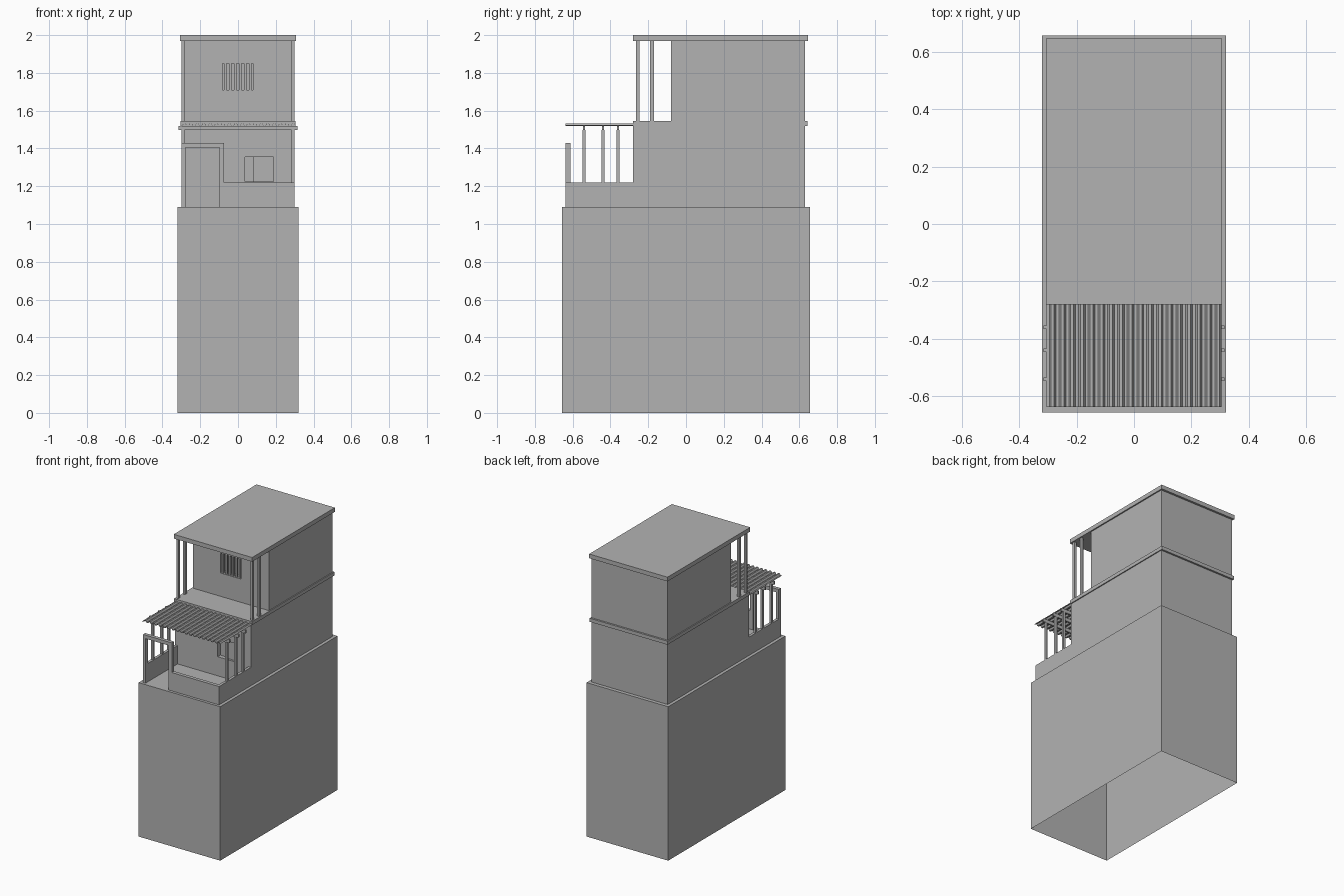
import bpy
import bmesh

if "Cube" in bpy.data.objects:
    bpy.data.objects.remove(bpy.data.objects["Cube"], do_unlink=True)

# One plain plaster colour for the whole house
GREY = (0.45, 0.45, 0.45, 1.0)
plaster = bpy.data.materials.new("plaster_grey")
plaster.use_nodes = True
plaster.diffuse_color = GREY
plaster.node_tree.nodes["Principled BSDF"].inputs["Base Color"].default_value = GREY


def add_object(name, bm):
    mesh = bpy.data.meshes.new(name)
    bm.to_mesh(mesh)
    bm.free()
    mesh.materials.append(plaster)
    obj = bpy.data.objects.new(name, mesh)
    bpy.context.scene.collection.objects.link(obj)
    return obj


def box(name, x, y, z, open_bottom=False):
    """Box from (min, max) pairs on each axis."""
    bm = bmesh.new()
    bmesh.ops.create_cube(bm, size=1)
    for v in bm.verts:
        v.co = [r[0] if c < 0 else r[1] for c, r in zip(v.co, (x, y, z))]
    if open_bottom:
        bm.normal_update()
        floor = [f for f in bm.faces if f.normal.z < -0.9]
        bmesh.ops.delete(bm, geom=floor, context='FACES')
    return add_object(name, bm)


def cut(target, x, y, z):
    """Cut a box-shaped recess out of a part."""
    cutter = box("recess_cutter", x, y, z)
    cutter.hide_render = True
    mod = target.modifiers.new("recess", 'BOOLEAN')
    mod.operation = 'DIFFERENCE'
    mod.solver = 'EXACT'
    mod.object = cutter
    bpy.context.view_layer.objects.active = target
    bpy.ops.object.modifier_apply(modifier=mod.name)
    bpy.data.objects.remove(cutter, do_unlink=True)


FLOOR, SLAB, ROOF = 1.09, 1.52, 1.97
FRONT, HOUSE, UPPER, BACK = -0.637, -0.28, -0.08, 0.63
W = 0.298

# Tall hollow plinth
box("plinth", (-0.32, 0.32), (-0.656, 0.656), (0, FLOOR), open_bottom=True)

# Storeys and slabs
lower = box("lower_storey", (-W, W), (HOUSE, BACK), (FLOOR, SLAB))
cut(lower, (0.037, 0.187), (HOUSE - 0.1, HOUSE + 0.03), (1.225, 1.355))
box("floor_slab", (-0.305, 0.305), (HOUSE, 0.643), (SLAB, 1.545))
upper = box("upper_storey", (-W, W), (UPPER, BACK), (1.545, ROOF))
cut(upper, (-0.083, 0.08), (UPPER - 0.1, UPPER + 0.04), (1.71, 1.85))
box("roof_slab", (-0.307, 0.307), (HOUSE, 0.645), (ROOF, 2.0))

# Lower window sash and upper window bars
box("window_sash", (0.083, 0.187), (HOUSE + 0.015, HOUSE + 0.03), (1.225, 1.355))
for i in range(6):
    x = -0.067 + i * 0.0265
    box(f"window_bar_{i + 1}", (x - 0.006, x + 0.006),
        (UPPER + 0.004, UPPER + 0.016), (1.71, 1.85))

# Porch parapet
box("front_parapet", (-0.073, W), (FRONT, FRONT + 0.025), (FLOOR, 1.22))
for side, s in (("left", 1), ("right", -1)):
    inner, outer = sorted((s * W, s * (W - 0.02)))
    box(f"{side}_parapet", (inner, outer), (FRONT + 0.025, HOUSE), (FLOOR, 1.22))
    # Porch posts and balcony columns
    inner, outer = sorted((s * W, s * (W - 0.016)))
    for i, y in enumerate((-0.54, -0.44, -0.36)):
        box(f"{side}_porch_post_{i + 1}", (inner, outer),
            (y - 0.008, y + 0.008), (1.22, 1.497))
    for i, y in enumerate((-0.255, -0.18)):
        box(f"{side}_balcony_column_{i + 1}", (inner, outer),
            (y - 0.01, y + 0.01), (1.545, ROOF))

# Entrance frame
box("entrance_right_jamb", (-W, -0.278), (FRONT, FRONT + 0.025), (FLOOR, 1.405))
box("entrance_left_jamb", (-0.097, -0.073), (FRONT, FRONT + 0.025), (FLOOR, 1.405))
box("entrance_lintel", (-W, -0.073), (FRONT, FRONT + 0.025), (1.405, 1.43))

# Cross beams under the porch roof
for i, y in enumerate((-0.54, -0.44, -0.36)):
    box(f"porch_beam_{i + 1}", (-0.315, 0.315), (y - 0.006, y + 0.006), (1.497, 1.52))

# Corrugated porch roof: a trapezoid wave pushed from front to back
WAVES = 18
pitch = 0.61 / WAVES
bm = bmesh.new()
profile = []
for i in range(WAVES):
    for t, z in ((0, 1.522), (0.3, 1.522), (0.5, 1.533), (0.8, 1.533)):
        profile.append((-0.305 + (i + t) * pitch, z))
profile.append((0.305, 1.522))
rows = [[bm.verts.new((x, y, z)) for x, z in profile] for y in (FRONT, HOUSE)]
for i in range(len(profile) - 1):
    bm.faces.new((rows[0][i], rows[0][i + 1], rows[1][i + 1], rows[1][i]))
sheet = add_object("corrugated_porch_roof", bm)
thick = sheet.modifiers.new("thickness", 'SOLIDIFY')
thick.thickness = 0.002
